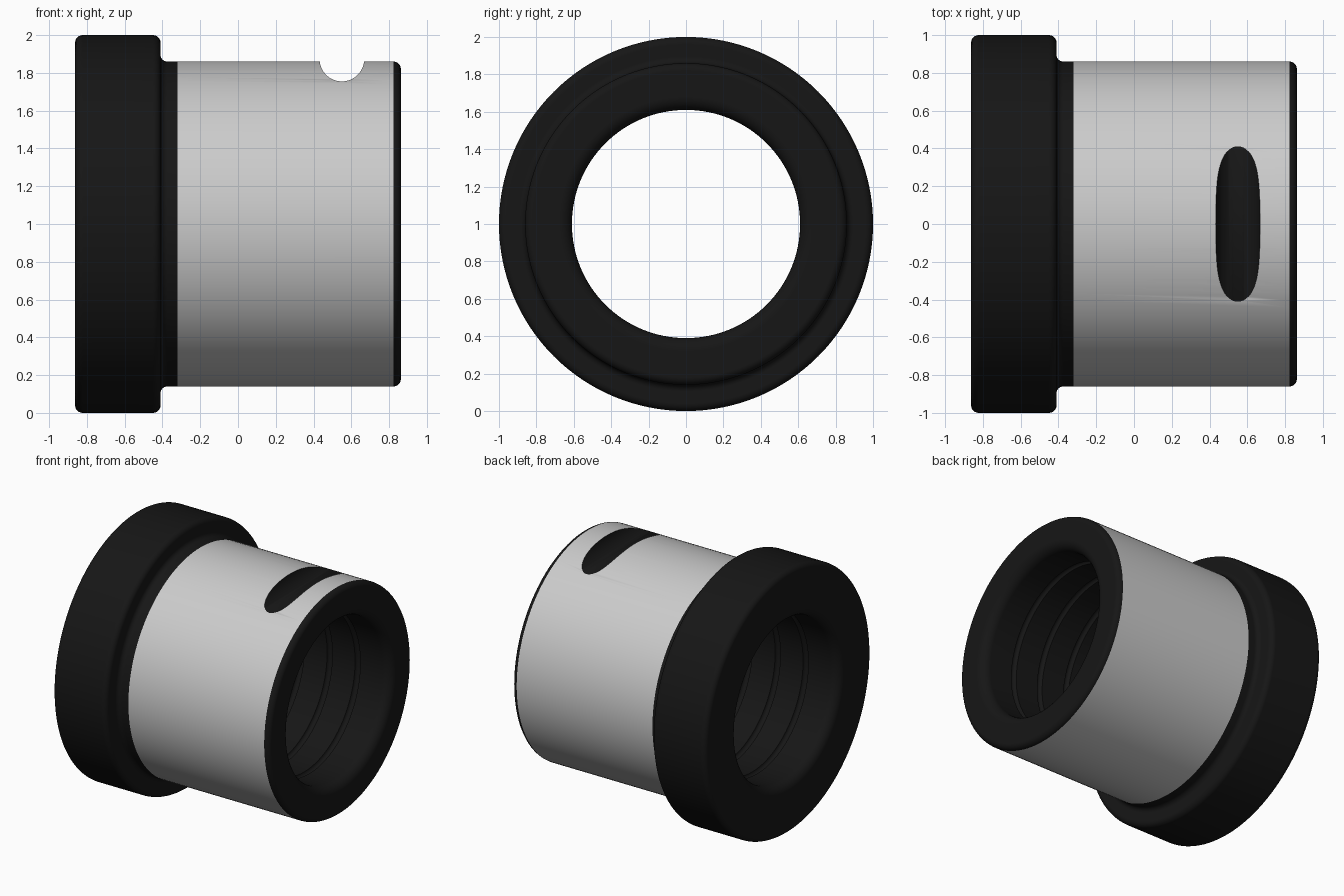
import bpy, bmesh
from math import cos, sin, pi, radians

if "Cube" in bpy.data.objects:
    bpy.data.objects.remove(bpy.data.objects["Cube"])

SEG = 128
HALF = 0.8625
GREY, BLACK = 0, 1

black = bpy.data.materials.new("black_finish")
black.diffuse_color = (0.008, 0.008, 0.008, 1)
black.use_nodes = True
black.node_tree.nodes["Principled BSDF"].inputs["Base Color"].default_value = black.diffuse_color


def arc(cx, cr, rad, a0, a1, n=6):
    """Points of an arc in the (x, radius) plane."""
    angles = [radians(a0 + (a1 - a0) * i / n) for i in range(n + 1)]
    return [(cx + rad * cos(a), cr + rad * sin(a)) for a in angles]


def finish(bm, name):
    bmesh.ops.recalc_face_normals(bm, faces=bm.faces)
    mesh = bpy.data.meshes.new(name)
    bm.to_mesh(mesh)
    bm.free()
    mesh.materials.append(None)
    mesh.materials.append(black)
    ob = bpy.data.objects.new(name, mesh)
    bpy.context.collection.objects.link(ob)
    return ob


# Closed cross-section: left lip, flange, step fillet, sleeve, right lip, bore
profile = arc(-HALF + 0.07, 0.68, 0.07, 270, 180)
profile += arc(-HALF + 0.04, 0.96, 0.04, 180, 90)
profile += arc(-0.45, 0.96, 0.04, 90, 0)
profile += arc(-0.375, 0.895, 0.035, 180, 270)
sleeve_start = len(profile)
profile += [(-0.32, 0.86)]
profile += arc(HALF - 0.04, 0.82, 0.04, 90, 0)
profile += arc(HALF - 0.07, 0.68, 0.07, 0, -90)
# Ring grooves in the bore
for g in (0.58, 0.345, 0.11, -0.11, -0.345, -0.58):
    profile += arc(g, 0.61, 0.022, 0, 180)

# Revolve the section round the x axis
bm = bmesh.new()
rings = []
for x, r in profile:
    rings.append([bm.verts.new((x, r * cos(2 * pi * k / SEG), 1 + r * sin(2 * pi * k / SEG)))
                  for k in range(SEG)])
for i, ring in enumerate(rings):
    nxt = rings[(i + 1) % len(rings)]
    for k in range(SEG):
        j = (k + 1) % SEG
        f = bm.faces.new((ring[k], ring[j], nxt[j], nxt[k]))
        f.material_index = GREY if i == sleeve_start else BLACK
bushing = finish(bm, "flanged_bushing")

# Round-bottomed cutter running along y across the top of the sleeve
bm = bmesh.new()
outline = arc(0.55, 1.873, 0.118, 180, 360, 32) + [(0.668, 2.2), (0.432, 2.2)]
ends = [[bm.verts.new((x, y, z)) for x, z in outline] for y in (-0.8, 0.8)]
bm.faces.new(ends[0])
bm.faces.new(ends[1])
for i in range(len(outline)):
    j = (i + 1) % len(outline)
    bm.faces.new((ends[0][i], ends[0][j], ends[1][j], ends[1][i]))
for f in bm.faces:
    f.material_index = BLACK
cutter = finish(bm, "slot_cutter")
cutter.hide_render = True

# Cut the slot, then shade
bpy.context.view_layer.objects.active = bushing
bushing.select_set(True)
mod = bushing.modifiers.new("slot", 'BOOLEAN')
mod.operation = 'DIFFERENCE'
mod.solver = 'EXACT'
mod.object = cutter
bpy.ops.object.modifier_apply(modifier=mod.name)
bpy.data.objects.remove(cutter)
bpy.ops.object.shade_smooth_by_angle(angle=radians(35))
weighted = bushing.modifiers.new("weighted_normals", 'WEIGHTED_NORMAL')
weighted.keep_sharp = True
